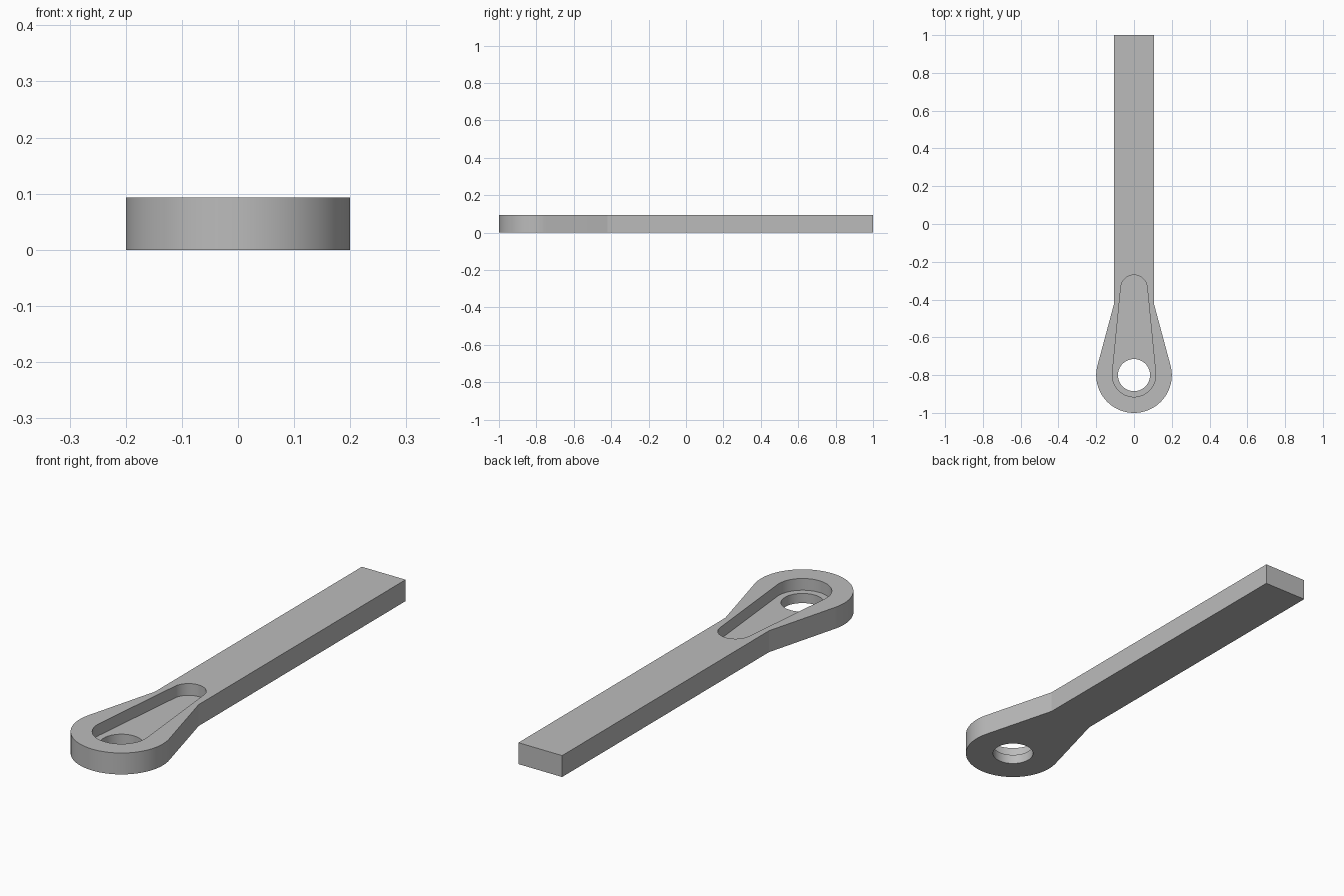
import bpy, bmesh
from math import sin, cos, pi, atan2, acos, asin, hypot, radians

cube = bpy.data.objects.get("Cube")
if cube:
    bpy.data.objects.remove(cube, do_unlink=True)

HEIGHT, FLOOR = 0.093, 0.042      # bar thickness and pocket floor level
EYE_Y, EYE_R = -0.8, 0.2          # rounded head
HALF_W, NECK_Y, END_Y = 0.105, -0.42, 1.0


def arc(cy, r, start, end, n):
    """Points on a circle centred on the y axis."""
    return [(r * cos(start + (end - start) * i / n),
             cy + r * sin(start + (end - start) * i / n)) for i in range(n + 1)]


# Outline: head arc running tangentially into the neck, then the straight bar
dy = NECK_Y - EYE_Y
tangent = atan2(dy, HALF_W) - acos(EYE_R / hypot(HALF_W, dy))
outer = arc(EYE_Y, EYE_R, -pi - tangent, tangent, 64)
outer += [(HALF_W, NECK_Y), (HALF_W, END_Y), (-HALF_W, END_Y), (-HALF_W, NECK_Y)]

# Teardrop pocket: two circles joined by their tangents
big_r, small_r, small_y = 0.115, 0.07, -0.34
lean = asin((big_r - small_r) / (small_y - EYE_Y))
pocket = arc(EYE_Y, big_r, -pi - lean, lean, 48) + arc(small_y, small_r, lean, pi - lean, 32)

# Through hole
hole = arc(EYE_Y, 0.085, 0, 2 * pi, 64)[:-1]

bm = bmesh.new()


def wall(profile, z0, z1):
    """Vertical wall along a closed profile; returns its lower and upper edge loops."""
    n = len(profile)
    lo = [bm.verts.new((x, y, z0)) for x, y in profile]
    hi = [bm.verts.new((x, y, z1)) for x, y in profile]
    for i in range(n):
        j = (i + 1) % n
        bm.faces.new((lo[i], lo[j], hi[j], hi[i]))
    return [[bm.edges.get((v[i], v[(i + 1) % n])) for i in range(n)] for v in (lo, hi)]


outer_lo, outer_hi = wall(outer, 0, HEIGHT)
pocket_lo, pocket_hi = wall(pocket, FLOOR, HEIGHT)
hole_lo, hole_hi = wall(hole, 0, FLOOR)

# Top rim, pocket floor and underside
for a, b in ((outer_hi, pocket_hi), (pocket_lo, hole_hi), (outer_lo, hole_lo)):
    bmesh.ops.triangle_fill(bm, edges=a + b, use_beauty=True)
bmesh.ops.recalc_face_normals(bm, faces=bm.faces[:])
bmesh.ops.dissolve_limit(bm, angle_limit=radians(0.1), verts=[], edges=bm.edges[:])

mesh = bpy.data.meshes.new("eye_bar")
bm.to_mesh(mesh)
bm.free()
bar = bpy.data.objects.new("eye_bar", mesh)
bpy.context.collection.objects.link(bar)

# Plain grey metal
grey = bpy.data.materials.new("grey_metal")
grey.use_nodes = True
colour = (0.5, 0.5, 0.5, 1)
grey.diffuse_color = colour
grey.node_tree.nodes["Principled BSDF"].inputs["Base Color"].default_value = colour
mesh.materials.append(grey)

bpy.ops.object.select_all(action='DESELECT')
bar.select_set(True)
bpy.context.view_layer.objects.active = bar
bpy.ops.object.shade_smooth_by_angle(angle=radians(12))
